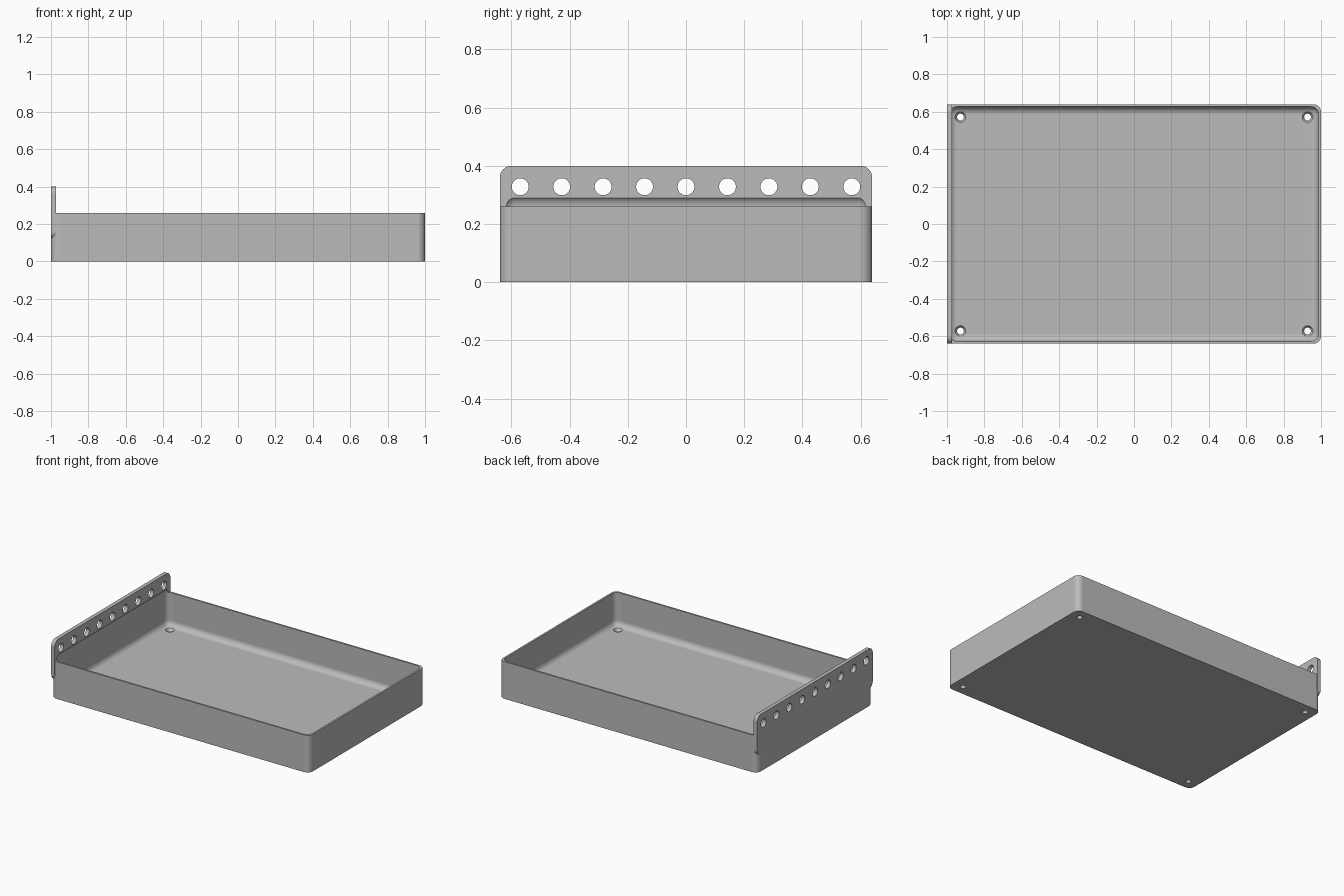
import bpy, bmesh, math
from mathutils import Matrix, Vector

if "Cube" in bpy.data.objects:
    bpy.data.objects.remove(bpy.data.objects["Cube"], do_unlink=True)

W, D = 1.0, 0.64               # half length and half depth
RIM, TOP = 0.26, 0.40          # tray rim and plate top heights
WALL, FLOOR, R = 0.013, 0.027, 0.04

grey = bpy.data.materials.new("light_grey")
grey.use_nodes = True
colour = (0.5, 0.5, 0.5, 1)
grey.diffuse_color = colour
grey.node_tree.nodes["Principled BSDF"].inputs["Base Color"].default_value = colour


def finish(bm, name):
    mesh = bpy.data.meshes.new(name)
    bmesh.ops.recalc_face_normals(bm, faces=bm.faces)
    bm.to_mesh(mesh)
    bm.free()
    mesh.materials.append(grey)
    ob = bpy.data.objects.new(name, mesh)
    bpy.context.collection.objects.link(ob)
    return ob


def rounded_box(name, lo, hi, axis=None):
    """Box whose edges are rounded: all of them, or those along one axis."""
    lo, hi = Vector(lo), Vector(hi)
    bm = bmesh.new()
    bmesh.ops.create_cube(bm, size=1)
    for v in bm.verts:
        v.co = Vector([(a + b) / 2 + c * (b - a) for a, b, c in zip(lo, hi, v.co)])
    edges = [e for e in bm.edges if axis is None
             or abs((e.verts[0].co - e.verts[1].co)[axis]) > 0.001]
    bmesh.ops.bevel(bm, geom=edges, offset=R, segments=10, profile=0.5,
                    affect='EDGES')
    return finish(bm, name)


def pin(name, centre, r1, r2, depth, along_x=False):
    bm = bmesh.new()
    turn = Matrix.Rotation(math.pi / 2, 4, 'Y') if along_x else Matrix()
    bmesh.ops.create_cone(bm, cap_ends=True, segments=40, radius1=r1, radius2=r2,
                          depth=depth, matrix=Matrix.Translation(centre) @ turn)
    return finish(bm, name)


def combine(ob, other, operation):
    mod = ob.modifiers.new("combine", 'BOOLEAN')
    mod.operation, mod.solver, mod.object = operation, 'EXACT', other
    bpy.context.view_layer.objects.active = ob
    bpy.ops.object.modifier_apply(modifier=mod.name)
    bpy.data.objects.remove(other, do_unlink=True)


# Tray body with rounded upright corners, joined to the end plate
tray = rounded_box("tray", (-W, -D, 0), (W, D, RIM), axis=2)
plate = rounded_box("end_plate", (-W, -D, 2 * RIM - TOP), (-W + 0.027, D, TOP), axis=0)
combine(tray, plate, 'UNION')

# Fully rounded cavity, which also scoops into the plate above the rim
cavity = rounded_box("cavity", (-W + WALL, -D + WALL, FLOOR), (W - WALL, D - WALL, 0.30))
combine(tray, cavity, 'DIFFERENCE')

# Row of holes along the end plate
for i in range(9):
    combine(tray, pin("plate_hole", (-W, (i - 4) * 0.1425, 0.328), 0.029, 0.029, 0.2, True),
            'DIFFERENCE')

# Countersunk screw holes in the floor corners
for x in (-0.928, 0.928):
    for y in (-0.572, 0.572):
        combine(tray, pin("screw_hole", (x, y, 0.01), 0.018, 0.018, 0.08), 'DIFFERENCE')
        combine(tray, pin("countersink", (x, y, 0.02), 0.018, 0.029, 0.016), 'DIFFERENCE')
        combine(tray, pin("clearance", (x, y, 0.0475), 0.029, 0.029, 0.04), 'DIFFERENCE')

# Smooth fillets, crisp edges, flat large faces
bpy.ops.object.select_all(action='DESELECT')
tray.select_set(True)
bpy.context.view_layer.objects.active = tray
bpy.ops.object.shade_smooth_by_angle(angle=math.radians(30))
flat = tray.modifiers.new("flat_faces", 'WEIGHTED_NORMAL')
flat.keep_sharp = True
